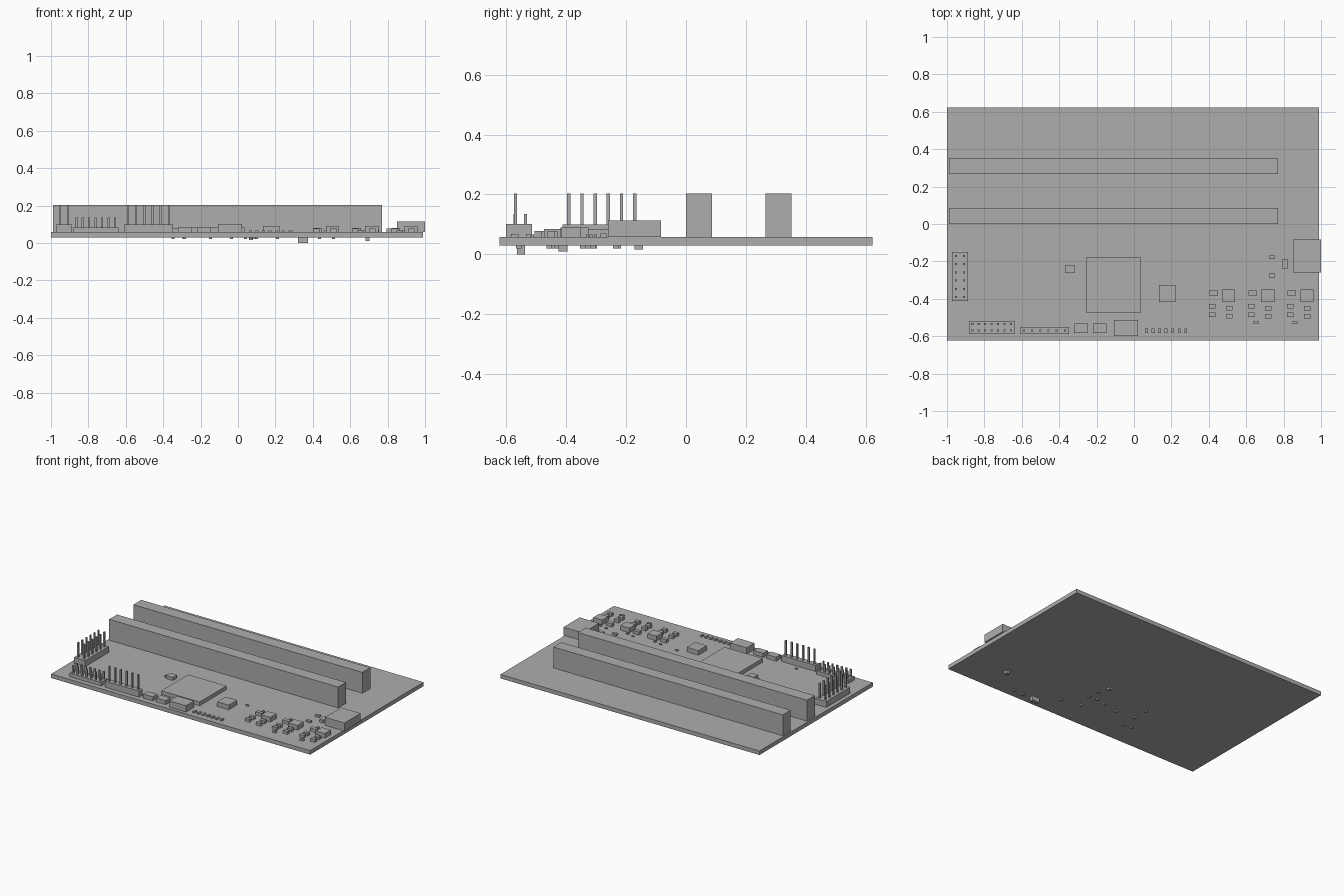
import bpy, bmesh

grey = bpy.data.materials.new("plain_grey")
grey.diffuse_color = (0.42, 0.42, 0.42, 1)

BOT, TOP = 0.03, 0.058   # faces of the circuit board


def boxes(name, items):
    """One object from (x0, x1, y0, y1, z0, z1) boxes."""
    bm = bmesh.new()
    for x0, x1, y0, y1, z0, z1 in items:
        vs = bmesh.ops.create_cube(bm, size=1)["verts"]
        for v in vs:
            v.co = (x1 if v.co.x > 0 else x0,
                    y1 if v.co.y > 0 else y0,
                    z1 if v.co.z > 0 else z0)
    me = bpy.data.meshes.new(name)
    bm.to_mesh(me)
    bm.free()
    me.materials.append(grey)
    ob = bpy.data.objects.new(name, me)
    bpy.context.collection.objects.link(ob)
    return ob


def chip(x, y, w, d, z1, z0=TOP):
    """Box given by centre and size."""
    return (x - w / 2, x + w / 2, y - d / 2, y + d / 2, z0, z1)


def header(name, x0, x1, y0, y1, z, cols, rows, px, py, pin_top):
    """Plastic strip with a centred grid of square pins."""
    boxes(name + "_body", [(x0, x1, y0, y1, TOP, z)])
    cx, cy = (x0 + x1) / 2, (y0 + y1) / 2
    boxes(name + "_pins", [
        chip(cx + (i - (cols - 1) / 2) * px, cy + (j - (rows - 1) / 2) * py,
             0.011, 0.011, pin_top, z)
        for i in range(cols) for j in range(rows)])


# board and long card slots
boxes("circuit_board", [(-1, 0.99, -0.622, 0.622, BOT, TOP)])
boxes("front_card_slot", [(-0.99, 0.77, 0.0, 0.086, TOP, 0.203)])
boxes("rear_card_slot", [(-0.99, 0.77, 0.266, 0.352, TOP, 0.203)])

# pin headers
header("left_header", -0.973, -0.887, -0.412, -0.15, 0.1, 2, 6, 0.044, 0.044, 0.203)
header("corner_header", -0.882, -0.64, -0.588, -0.518, 0.083, 7, 2, 0.0346, 0.0346, 0.135)
header("single_row_header", -0.61, -0.348, -0.588, -0.55, 0.1, 6, 1, 0.044, 0.044, 0.203)

# connectors on the edges
boxes("side_port", [(0.85, 1.0, -0.26, -0.083, TOP, 0.114)])
boxes("front_connector", [(-0.107, 0.021, -0.6, -0.513, TOP, 0.102)])
boxes("front_buttons", [(-0.32, -0.246, -0.583, -0.533, TOP, 0.086),
                        (-0.22, -0.147, -0.583, -0.533, TOP, 0.086)])

# main chips
boxes("main_processor", [(-0.257, 0.037, -0.474, -0.18, TOP, 0.084)])
boxes("memory_chip", [(0.133, 0.222, -0.418, -0.326, TOP, 0.09)])
boxes("oscillator", [(-0.368, -0.316, -0.263, -0.218, TOP, 0.08)])

# row of indicator lights
boxes("indicator_lights", [chip(0.067 + 0.0348 * i, -0.571, 0.014, 0.026, 0.068)
                           for i in range(7)])

# three repeated power regulator groups
regulators, passives = [], []
for g in range(3):
    dx = 0.209 * g
    regulators.append(chip(0.506 + dx, -0.384, 0.07, 0.067, 0.09))
    passives += [chip(0.425 + dx, -0.37, 0.046, 0.027, 0.08),
                 chip(0.419 + dx, -0.317, 0.018, 0.009, 0.066),
                 chip(0.469 + dx, -0.329, 0.018, 0.009, 0.066),
                 chip(0.418 + dx, -0.441, 0.034, 0.024, 0.078),
                 chip(0.418 + dx, -0.484, 0.034, 0.024, 0.078),
                 chip(0.509 + dx, -0.45, 0.034, 0.024, 0.078),
                 chip(0.509 + dx, -0.494, 0.034, 0.024, 0.078)]
    if g:
        passives.append(chip(0.443 + dx, -0.527, 0.026, 0.015, 0.068))
boxes("regulator_chips", regulators)
boxes("regulator_passives", passives)

# loose small parts on the top
boxes("small_top_parts", [chip(0.738, -0.178, 0.033, 0.02, 0.07),
                          chip(0.738, -0.275, 0.033, 0.02, 0.07),
                          chip(0.808, -0.214, 0.026, 0.054, 0.078),
                          chip(-0.387, -0.237, 0.009, 0.018, 0.066),
                          chip(-0.49, -0.511, 0.018, 0.009, 0.066),
                          chip(0.283, -0.302, 0.018, 0.009, 0.066)])

# small parts hanging under the board
under = [(0.51, -0.558), (0.435, -0.558), (0.21, -0.457), (0.07, -0.432),
         (0.1, -0.31), (0.04, -0.306), (-0.034, -0.326), (0.09, -0.235),
         (-0.147, -0.345), (-0.286, -0.33), (-0.29, -0.226),
         (-0.286, -0.445), (-0.347, -0.438)]
boxes("under_passives", [chip(x, y, 0.016, 0.018, BOT, 0.02) for x, y in under]
      + [chip(0.07, -0.157, 0.02, 0.028, BOT, 0.016)])
boxes("under_chips", [chip(0.347, -0.551, 0.054, 0.027, BOT, 0.0),
                      chip(0.693, -0.41, 0.022, 0.03, BOT, 0.01)])
